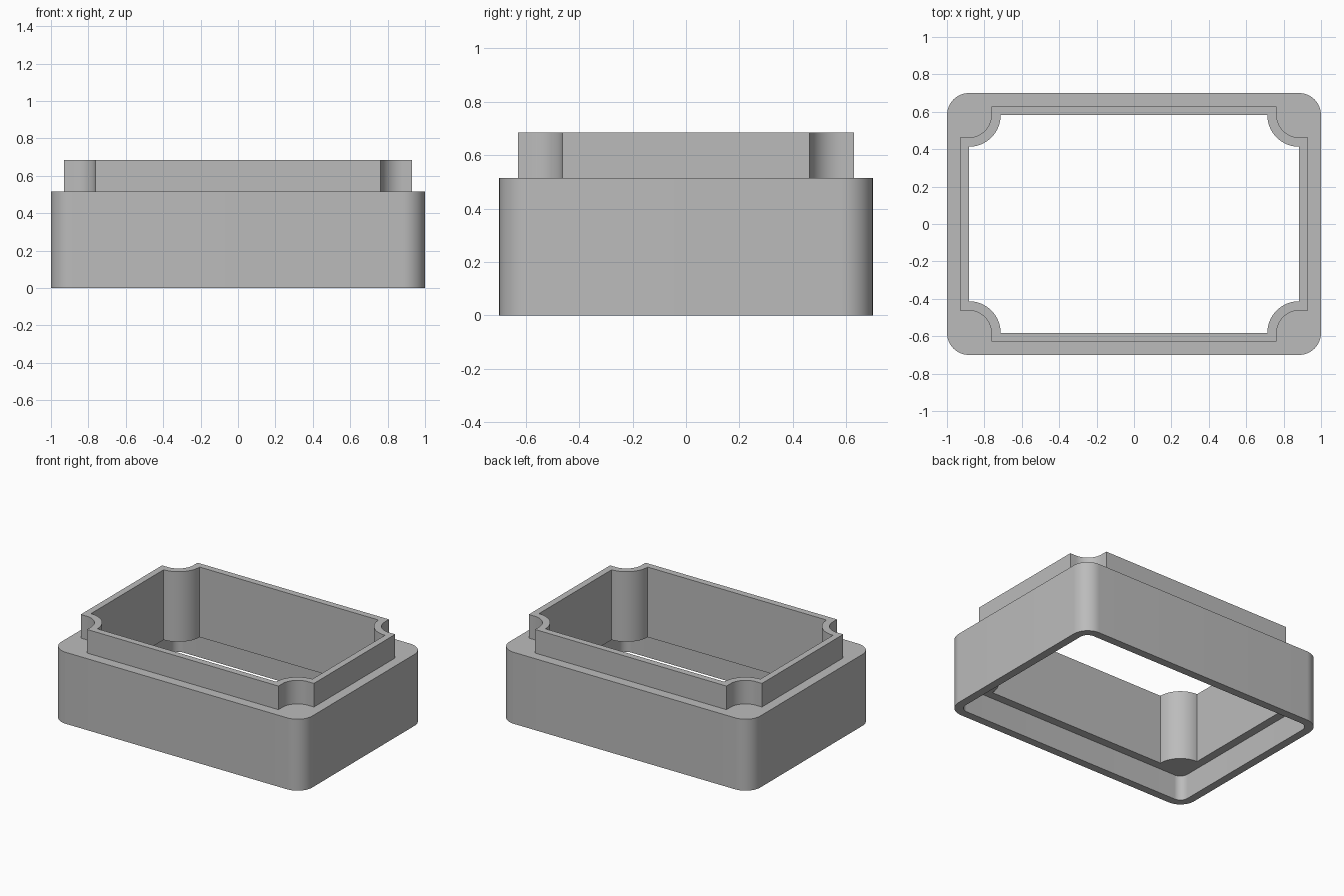
import bpy
import bmesh
from math import cos, sin, pi, radians

cube = bpy.data.objects.get("Cube")
if cube:
    bpy.data.objects.remove(cube, do_unlink=True)

CX, CY = 0.882, 0.582        # shared centre of every corner curve
SEGMENTS = 16
BODY_TOP, LIP_TOP, LEDGE = 0.515, 0.685, 0.18


def rounded_corner(radius):
    """Convex corner; ends doubled to match the notched corner."""
    arc = [(CX + radius * cos(pi / 2 * i / SEGMENTS),
            CY + radius * sin(pi / 2 * i / SEGMENTS)) for i in range(SEGMENTS + 1)]
    return [arc[0]] + arc + [arc[-1]]


def notched_corner(radius, inset):
    """Concave corner, with straight ends reaching out to the side walls."""
    arc = [(CX - radius * sin(pi / 2 * i / SEGMENTS),
            CY - radius * cos(pi / 2 * i / SEGMENTS)) for i in range(SEGMENTS + 1)]
    return [(CX + inset, CY - radius)] + arc + [(CX - radius, CY + inset)]


def outline(corner):
    """Repeat one corner around the rectangle, anticlockwise."""
    points = []
    for sx, sy in ((1, 1), (-1, 1), (-1, -1), (1, -1)):
        quarter = corner if sx * sy > 0 else corner[::-1]
        points += [(x * sx, y * sy) for x, y in quarter]
    return points


body = outline(rounded_corner(0.118))
socket = outline(rounded_corner(0.06))
lip = outline(notched_corner(0.119, 0.047))
cavity = outline(notched_corner(0.169, 0.0))

# Closed section: outer wall, shoulder, lip, cavity, ledge, bottom socket
section = [(body, 0), (body, BODY_TOP), (lip, BODY_TOP), (lip, LIP_TOP),
           (cavity, LIP_TOP), (cavity, LEDGE), (socket, LEDGE), (socket, 0)]

bm = bmesh.new()
rings = [[bm.verts.new((x, y, z)) for x, y in shape] for shape, z in section]
count = len(body)
for a, b in zip(rings, rings[1:] + rings[:1]):
    for i in range(count):
        j = (i + 1) % count
        bm.faces.new((a[i], a[j], b[j], b[i]))
bmesh.ops.remove_doubles(bm, verts=bm.verts, dist=0.0001)
bmesh.ops.recalc_face_normals(bm, faces=bm.faces)

mesh = bpy.data.meshes.new("stacking_frame")
bm.to_mesh(mesh)
bm.free()
frame = bpy.data.objects.new("stacking_frame", mesh)
bpy.context.collection.objects.link(frame)

# Plain grey plastic
grey = bpy.data.materials.new("plain_grey")
grey.use_nodes = True
colour = (0.5, 0.5, 0.5, 1)
grey.diffuse_color = colour
grey.node_tree.nodes["Principled BSDF"].inputs["Base Color"].default_value = colour
mesh.materials.append(grey)

bpy.context.view_layer.objects.active = frame
frame.select_set(True)
bpy.ops.object.shade_smooth_by_angle(angle=radians(30))
